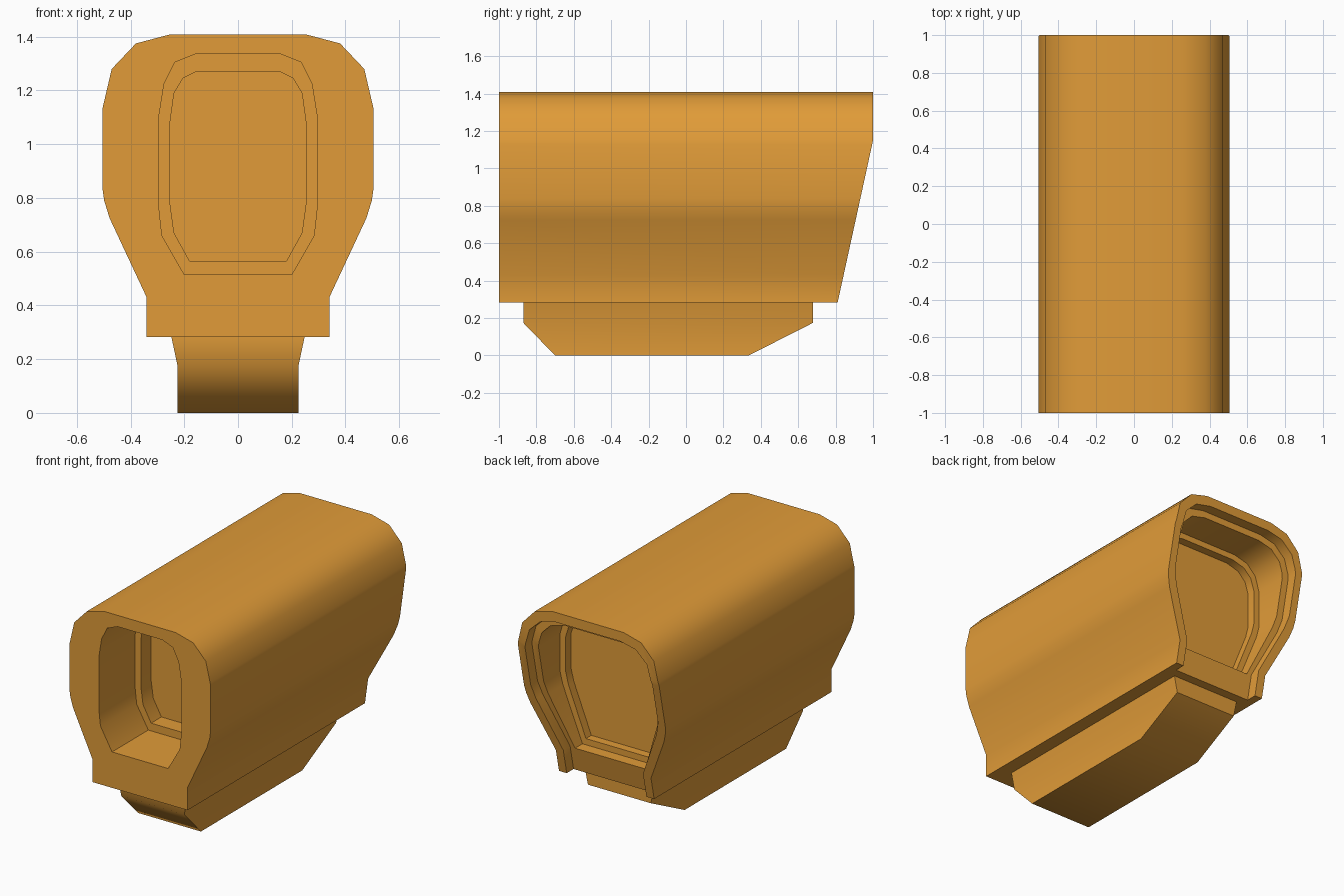
import bpy, bmesh, math

if "Cube" in bpy.data.objects:
    bpy.data.objects.remove(bpy.data.objects["Cube"])

paint = bpy.data.materials.new("orange_paint")
paint.diffuse_color = (0.75, 0.33, 0.04, 1)
paint.use_nodes = True
paint.node_tree.nodes["Principled BSDF"].inputs["Base Color"].default_value = paint.diffuse_color


def rear(z):
    """y of the rear end: upright at the top, leaning forward below z = 1.15."""
    return min(1.0, 0.81 + (z - 0.28) * 0.19 / 0.87)


def make_object(name, bm):
    bmesh.ops.recalc_face_normals(bm, faces=bm.faces)
    mesh = bpy.data.meshes.new(name)
    bm.to_mesh(mesh)
    bm.free()
    mesh.materials.append(paint)
    obj = bpy.data.objects.new(name, mesh)
    bpy.context.collection.objects.link(obj)
    return obj


def prism(name, half, y0, y1):
    """Mirror a half outline in x and extrude it along y; y0/y1 may be functions of z."""
    outline = half + [(-x, z) for x, z in reversed(half)]
    bm = bmesh.new()
    front = [bm.verts.new((x, 0, z)) for x, z in outline]
    back = [bm.verts.new((x, 1, z)) for x, z in outline]
    bm.faces.new(front)
    bm.faces.new(back)
    n = len(outline)
    for i in range(n):
        j = (i + 1) % n
        bm.faces.new((front[i], front[j], back[j], back[i]))
    if callable(y0) or callable(y1):
        bmesh.ops.bisect_plane(bm, geom=bm.verts[:] + bm.edges[:] + bm.faces[:],
                               plane_co=(0, 0, 1.15), plane_no=(0, 0, 1))
    for v in bm.verts:
        y = y1 if v.co.y > 0.5 else y0
        v.co.y = y(v.co.z) if callable(y) else y
    return make_object(name, bm)


def smooth(obj, angle):
    bpy.ops.object.select_all(action='DESELECT')
    obj.select_set(True)
    bpy.context.view_layer.objects.active = obj
    bpy.ops.object.shade_smooth_by_angle(angle=math.radians(angle))


# Housing body
body = prism("housing", [(0.255, 1.408), (0.38, 1.375), (0.47, 1.28), (0.505, 1.13),
                         (0.505, 0.84), (0.498, 0.79), (0.478, 0.725),
                         (0.34, 0.43), (0.34, 0.283)], -1, rear)

front_wide = [(0.16, 1.335), (0.235, 1.305), (0.275, 1.225), (0.295, 1.1),
              (0.295, 0.77), (0.283, 0.66), (0.2, 0.515)]
front_narrow = [(0.155, 1.27), (0.205, 1.245), (0.238, 1.19), (0.253, 1.08),
                (0.253, 0.78), (0.238, 0.67), (0.18, 0.565)]
rear_rim = [(0.23, 1.345), (0.34, 1.32), (0.42, 1.245), (0.455, 1.12), (0.455, 0.855),
            (0.43, 0.765), (0.285, 0.445), (0.285, 0.2)]
rear_wide = [(0.215, 1.3), (0.315, 1.275), (0.38, 1.21), (0.41, 1.11), (0.41, 0.865),
             (0.39, 0.785), (0.25, 0.44)]
rear_narrow = [(0.2, 1.26), (0.29, 1.235), (0.345, 1.18), (0.37, 1.1), (0.37, 0.875),
               (0.35, 0.795), (0.225, 0.48)]

# Stepped recesses at both ends
recesses = [(front_wide, -1.3, -0.63), (front_narrow, -1.2, -0.525),
            (rear_rim, lambda z: rear(z) - 0.07, 1.3),
            (rear_wide, 0.70, 1.25), (rear_narrow, 0.645, 1.2)]
bpy.context.view_layer.objects.active = body
for half, y0, y1 in recesses:
    cutter = prism("recess_cutter", half, y0, y1)
    cutter.hide_render = True
    mod = body.modifiers.new("recess", 'BOOLEAN')
    mod.operation = 'DIFFERENCE'
    mod.solver = 'EXACT'
    mod.object = cutter
    bpy.ops.object.modifier_apply(modifier=mod.name)
    bpy.data.objects.remove(cutter)
smooth(body, 36)

# Mounting foot: side outline lofted across x, flaring at the top
sections = [[(-0.7, 0), (-0.87, 0.175), (-0.87, 0.283), (0.68, 0.283), (0.68, 0.175), (0.335, 0)]]
bm = bmesh.new()
sides = []
for s in (-1, 1):
    sides.append([bm.verts.new((s * (0.248 if z > 0.2 else 0.225), y, z)) for y, z in sections[0]])
left, right = sides
for i in range(6):
    j = (i + 1) % 6
    bm.faces.new((left[i], left[j], right[j], right[i]))
for side in sides:
    bm.faces.new((side[1], side[2], side[3], side[4]))
    bm.faces.new((side[0], side[1], side[4], side[5]))
foot = make_object("mounting_foot", bm)
smooth(foot, 50)
